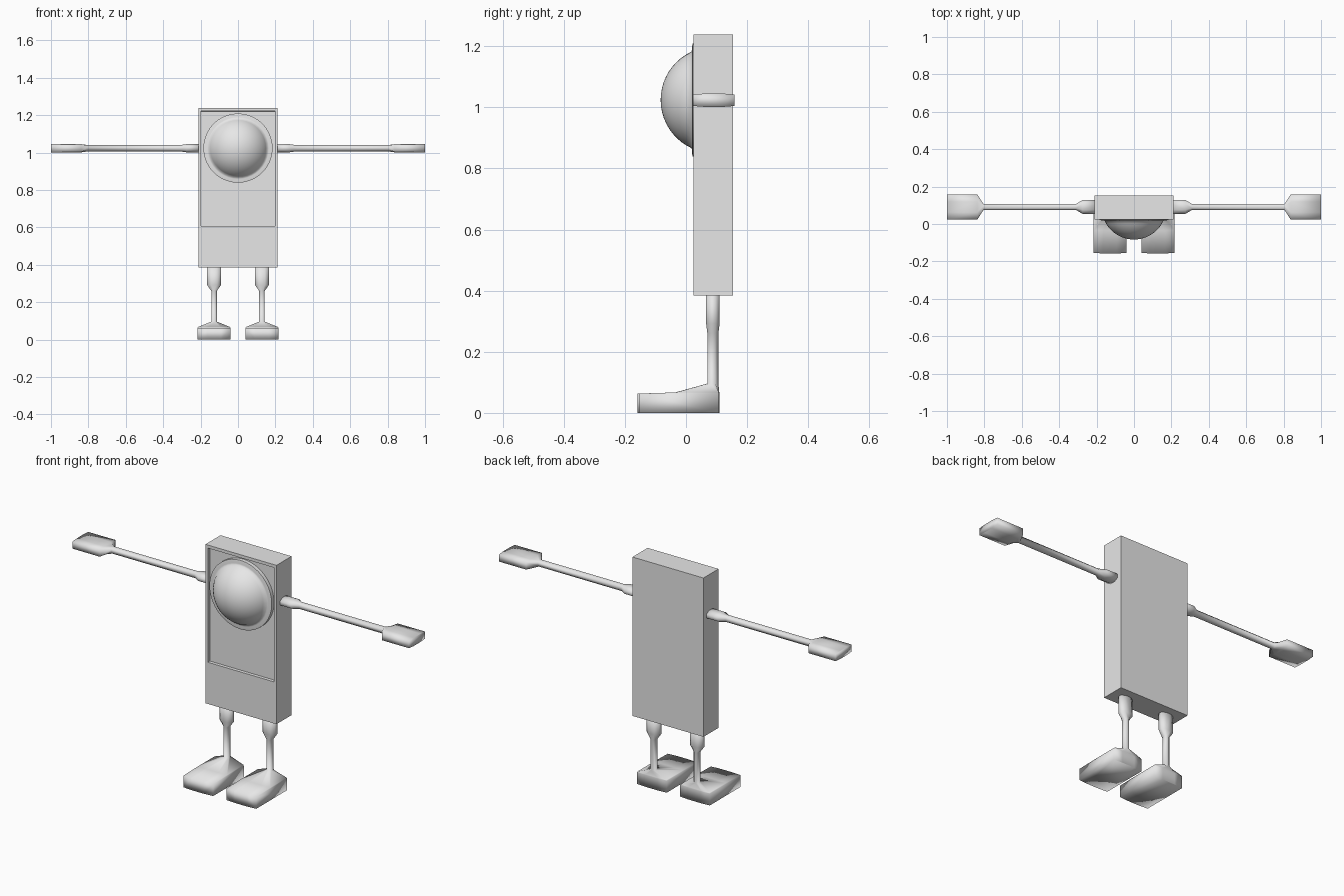
import bpy, bmesh, math
from mathutils import Vector

if "Cube" in bpy.data.objects:
    bpy.data.objects.remove(bpy.data.objects["Cube"])

grey = bpy.data.materials.new("plain grey")
grey.diffuse_color = (0.8, 0.8, 0.8, 1)
grey.use_nodes = True
grey.node_tree.nodes["Principled BSDF"].inputs["Base Color"].default_value = grey.diffuse_color


def finish(name, bm, smooth=True, mirror=False):
    bmesh.ops.recalc_face_normals(bm, faces=bm.faces[:])
    me = bpy.data.meshes.new(name)
    bm.to_mesh(me)
    bm.free()
    me.materials.append(grey)
    for p in me.polygons:
        p.use_smooth = smooth
    ob = bpy.data.objects.new(name, me)
    bpy.context.collection.objects.link(ob)
    if mirror:
        ob.modifiers.new("mirror", 'MIRROR')
    return ob


def loft(name, rings, place):
    """Eight-sided cross sections: (along, cu, cv, half_u, half_v, squareness)."""
    bm = bmesh.new()
    loops = []
    for t, cu, cv, hu, hv, k in rings:
        a = max(k, 0.42)
        pts = [(1, -k), (1, k), (.42, 1), (-.42, 1), (-1, k), (-1, -k), (-.42, -1), (.42, -1)]
        if k > 0.9:      # box-like section with a faintly bowed edge
            pts = [(1, -k), (1, k), (.42, 1), (-.42, 1), (-1, k), (-1, -k), (-.42, -1), (.42, -1)]
        loops.append([bm.verts.new(place(t, cu + u * hu, cv + v * hv)) for u, v in pts])
    for lo, hi in zip(loops, loops[1:]):
        for i in range(8):
            j = (i + 1) % 8
            bm.faces.new((lo[i], lo[j], hi[j], hi[i]))
    bm.faces.new(loops[0])
    bm.faces.new(loops[-1])
    return finish(name, bm, True, True)


# Body slab with a recessed front panel
bm = bmesh.new()
bmesh.ops.create_cube(bm, size=1)
for v in bm.verts:
    v.co = Vector((v.co.x * .422, .089 + v.co.y * .128, .811 + v.co.z * .853))
bm.faces.ensure_lookup_table()
front = min(bm.faces, key=lambda f: f.calc_center_median().y)
bmesh.ops.inset_region(bm, faces=[front], thickness=.015)
for v in front.verts:
    v.co.x = math.copysign(.197, v.co.x)
    v.co.z = 1.221 if v.co.z > .8 else .608
bmesh.ops.inset_region(bm, faces=[front], thickness=.0005)
for v in front.verts:
    v.co.y += .017
finish("body", bm, False)

# Round dome with a flared rim, turned about the y direction
R, CY, CZ, N = .174, .091, 1.024, 40
profile = [(.185, .044), (.185, .022), (.176, .02), (.166, .02)]
a0 = math.asin(.158 / R)
profile += [(R * math.sin(a0 * (1 - i / 10)), CY - R * math.cos(a0 * (1 - i / 10))) for i in range(10)]
bm = bmesh.new()
loops = [[bm.verts.new((r * math.cos(2 * math.pi * i / N), y, CZ + r * math.sin(2 * math.pi * i / N)))
          for i in range(N)] for r, y in profile]
for lo, hi in zip(loops, loops[1:]):
    for i in range(N):
        j = (i + 1) % N
        bm.faces.new((lo[i], lo[j], hi[j], hi[i]))
tip = bm.verts.new((0, CY - R, CZ))
for i in range(N):
    bm.faces.new((loops[-1][i], loops[-1][(i + 1) % N], tip))
bm.faces.new(loops[0])
dome = finish("dome", bm)
bpy.context.view_layer.objects.active = dome
dome.select_set(True)
bpy.ops.object.shade_smooth_by_angle(angle=math.radians(50))

# Arms: shoulder, thin shaft and flat hand (u = y, v = z)
loft("arms", [
    (.205, .091, 1.023, .037, .022, .45),
    (.275, .091, 1.023, .037, .022, .45),
    (.31, .091, 1.023, .016, .017, .45),
    (.805, .091, 1.023, .016, .017, .45),
    (.838, .091, 1.023, .068, .022, .85),
    (1.0, .091, 1.023, .068, .022, .85),
], lambda t, u, v: (t, u, v))

# Legs: hip, thin shaft and wedge-shaped foot (u = x, v = y)
loft("legs", [
    (.39, .128, .088, .037, .022, .45),
    (.292, .128, .088, .037, .022, .45),
    (.26, .128, .088, .015, .018, .45),
    (.096, .128, .088, .015, .018, .45),
    (.067, .128, .037, .086, .072, .97),
    (.063, .128, -.024, .088, .134, .97),
    (.0, .128, -.024, .088, .134, .97),
], lambda t, u, v: (u, v, t))
